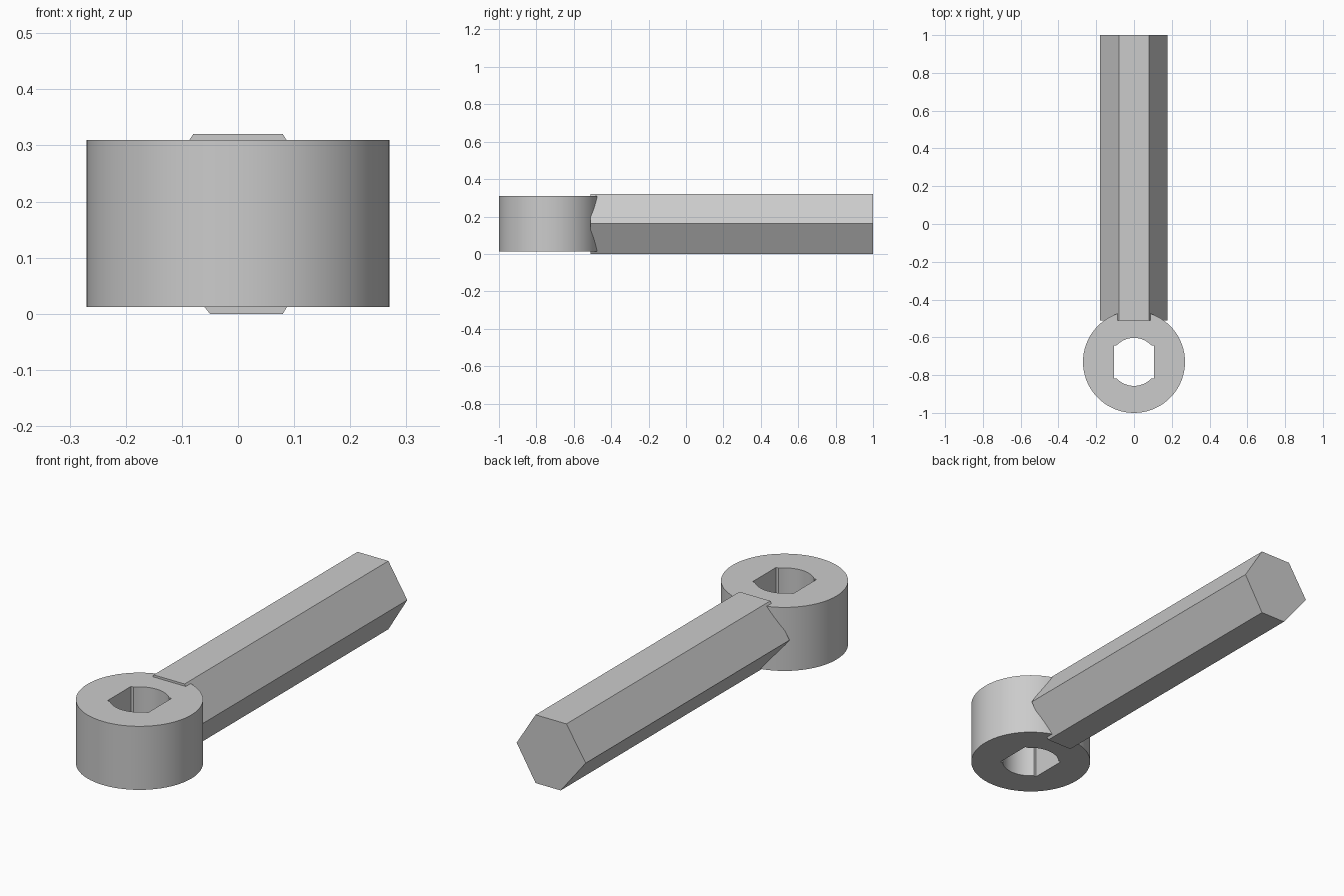
import bpy, bmesh, math
from mathutils import Matrix, Vector

if "Cube" in bpy.data.objects:
    bpy.data.objects.remove(bpy.data.objects["Cube"], do_unlink=True)

grey = bpy.data.materials.new("plain grey")
grey.use_nodes = True
grey.diffuse_color = (0.6, 0.6, 0.6, 1)
grey.node_tree.nodes["Principled BSDF"].inputs["Base Color"].default_value = (0.6, 0.6, 0.6, 1)


def prism(name, loops, depth, matrix):
    """Fill flat outlines (later ones become holes), extrude along z, then place."""
    bm = bmesh.new()
    edges = []
    for loop in loops:
        verts = [bm.verts.new((x, y, 0)) for x, y in loop]
        edges += [bm.edges.new((a, b)) for a, b in zip(verts, verts[1:] + verts[:1])]
    bmesh.ops.triangle_fill(bm, edges=edges, use_beauty=True, normal=(0, 0, 1))
    ext = bmesh.ops.extrude_face_region(bm, geom=bm.faces[:], use_keep_orig=True)
    bmesh.ops.translate(bm, vec=Vector((0, 0, depth)),
                        verts=[g for g in ext["geom"] if isinstance(g, bmesh.types.BMVert)])
    bmesh.ops.recalc_face_normals(bm, faces=bm.faces[:])
    bmesh.ops.transform(bm, matrix=matrix, verts=bm.verts[:])
    mesh = bpy.data.meshes.new(name)
    bm.to_mesh(mesh)
    bm.free()
    mesh.materials.append(grey)
    obj = bpy.data.objects.new(name, mesh)
    bpy.context.collection.objects.link(obj)
    return obj


def arc(radius, start, end, steps):
    span = (end - start) / steps
    return [(radius * math.cos(start + i * span), radius * math.sin(start + i * span))
            for i in range(steps + 1)]


# Ring head: round outside, double-flat bore with small square corners
outer = arc(0.27, 0, math.tau, 72)[:-1]
bore_r, flat_x, flat_y = 0.127, 0.105, 0.0875
a = math.asin(flat_y / bore_r)
half = [(flat_x, flat_y)] + arc(bore_r, a, math.pi - a, 18) + [(-flat_x, flat_y)]
bore = half + [(-x, -y) for x, y in half]
head = prism("ring_head", [outer, bore], 0.298, Matrix.Translation((0, -0.73, 0.012)))

# Hexagonal handle, outline in x and z, extruded towards the back
hexagon = [(-0.05, 0), (0.08, 0), (0.178, 0.163), (0.08, 0.32), (-0.08, 0.32), (-0.18, 0.163)]
lay_down = Matrix.Translation((0, 1, 0)) @ Matrix.Rotation(math.pi / 2, 4, "X")
prism("hex_handle", [hexagon], 1.51, lay_down)

# Smooth the round walls, keep the hard edges
bpy.ops.object.select_all(action="DESELECT")
head.select_set(True)
bpy.context.view_layer.objects.active = head
bpy.ops.object.shade_smooth_by_angle(angle=math.radians(30))
